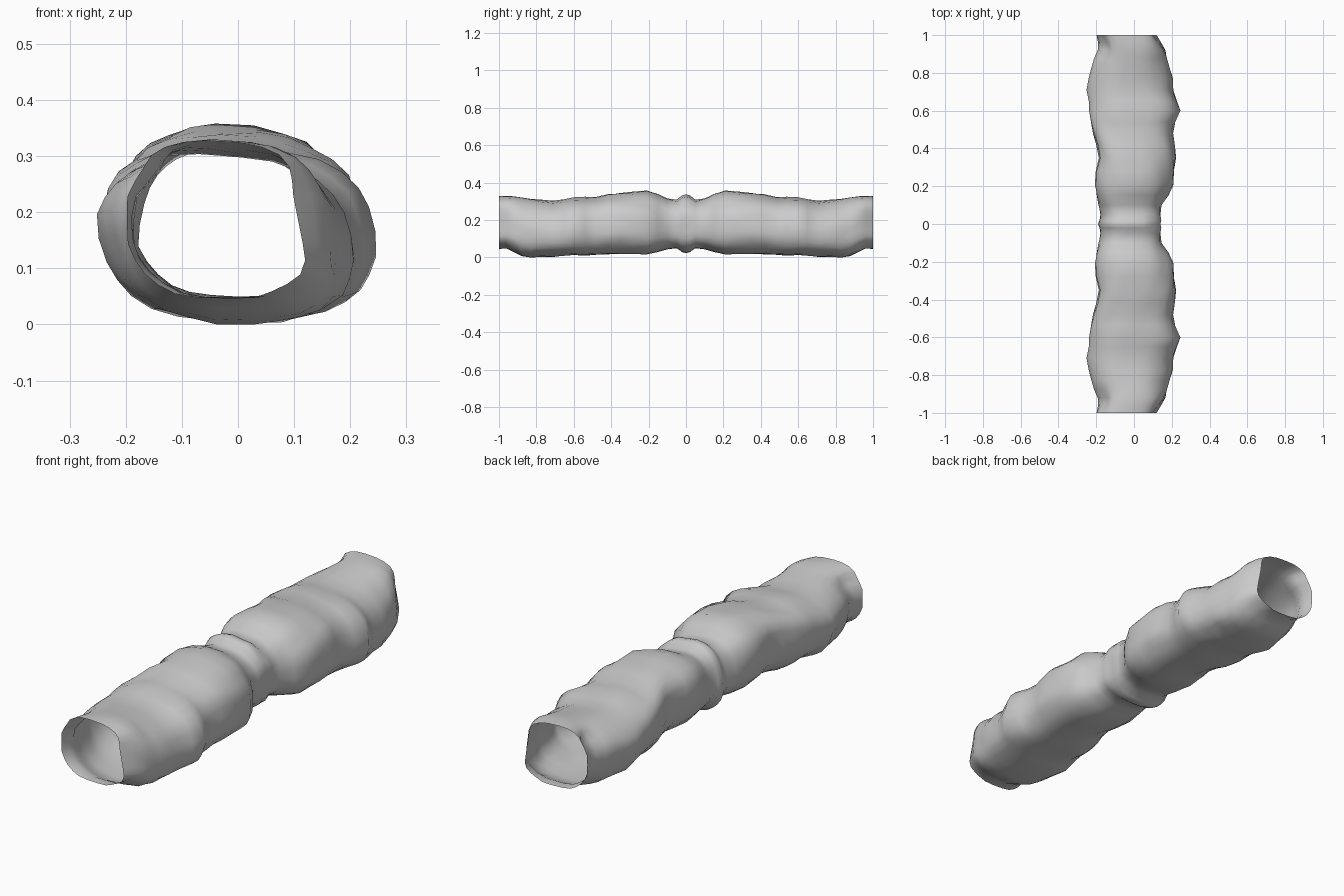
import bpy, bmesh, math
from mathutils import Vector, noise

SIDES = 28
# Sections of one half: y, left x, right x, bottom z, top z
SECTIONS = [
    (0.00, -0.197, 0.140, 0.022, 0.334),
    (0.02, -0.187, 0.146, 0.026, 0.330),
    (0.05, -0.180, 0.142, 0.048, 0.308),
    (0.10, -0.190, 0.145, 0.044, 0.317),
    (0.15, -0.200, 0.180, 0.030, 0.340),
    (0.21, -0.205, 0.212, 0.018, 0.355),
    (0.28, -0.200, 0.215, 0.018, 0.350),
    (0.35, -0.188, 0.222, 0.018, 0.346),
    (0.42, -0.200, 0.212, 0.016, 0.340),
    (0.48, -0.218, 0.206, 0.012, 0.322),
    (0.54, -0.232, 0.217, 0.010, 0.320),
    (0.60, -0.237, 0.245, 0.012, 0.318),
    (0.65, -0.238, 0.226, 0.008, 0.310),
    (0.71, -0.250, 0.206, 0.004, 0.302),
    (0.77, -0.235, 0.205, 0.006, 0.308),
    (0.83, -0.217, 0.190, 0.000, 0.315),
    (0.88, -0.208, 0.185, 0.008, 0.322),
    (0.92, -0.197, 0.178, 0.028, 0.326),
    (0.96, -0.197, 0.156, 0.048, 0.327),
    (1.00, -0.202, 0.134, 0.046, 0.325),
]


def full(v, n):
    """Slightly squared sine or cosine."""
    return math.copysign(abs(v) ** n, v)


def bump(t, centre, width):
    """Smooth bump around an angle."""
    d = math.atan2(math.sin(t - centre), math.cos(t - centre))
    return math.exp(-(d / width) ** 2)


def ring_points(y, xl, xr, zb, zt):
    """Tilted, wrinkled oval filling the given bounds."""
    cx, cz = (xl + xr) / 2, (zb + zt) / 2
    a, b = (xr - xl) / 2, (zt - zb) / 2
    end = max(0, (y - 0.84) / 0.16)
    waist = max(0, 1 - y / 0.15)
    tilt = 0.15 - 0.08 * max(end, waist)
    n = 0.83 - 0.03 * end
    pts = []
    for i in range(SIDES):
        t = 2 * math.pi * i / SIDES
        x, z = full(math.cos(t + tilt), n), full(math.sin(t), n)
        # Soft diagonal folds
        k = 1 + 0.06 * noise.noise(Vector((2 * x, 7 * y + 1.5 * x, 2 * z)))
        # Pinched right wall and upper left fold near the open end
        dent = 0.035 * end * bump(t, 0.15, 0.4)
        fold = 0.035 * math.exp(-((y - 0.94) / 0.05) ** 2) * bump(t, 2.6, 0.4)
        fold += 0.025 * waist * bump(t, 2.6, 0.4)
        pts.append((cx + a * x * k - dent + fold, -y,
                    min(max(cz + b * z * k, 0.0), 0.358)))
    return pts


# Open soft tube, one half
bm = bmesh.new()
rings = [[bm.verts.new(p) for p in ring_points(*s)] for s in SECTIONS]
for r, q in zip(rings, rings[1:]):
    for i in range(SIDES):
        j = (i + 1) % SIDES
        bm.faces.new((r[i], q[i], q[j], r[j]))
mesh = bpy.data.meshes.new("fabric_tunnel")
bm.to_mesh(mesh)
bm.free()
tube = bpy.data.objects.new("fabric_tunnel", mesh)
bpy.context.collection.objects.link(tube)
for p in mesh.polygons:
    p.use_smooth = True

# Other half
m = tube.modifiers.new("mirror", 'MIRROR')
m.use_axis = (False, True, False)
m.merge_threshold = 0.001
